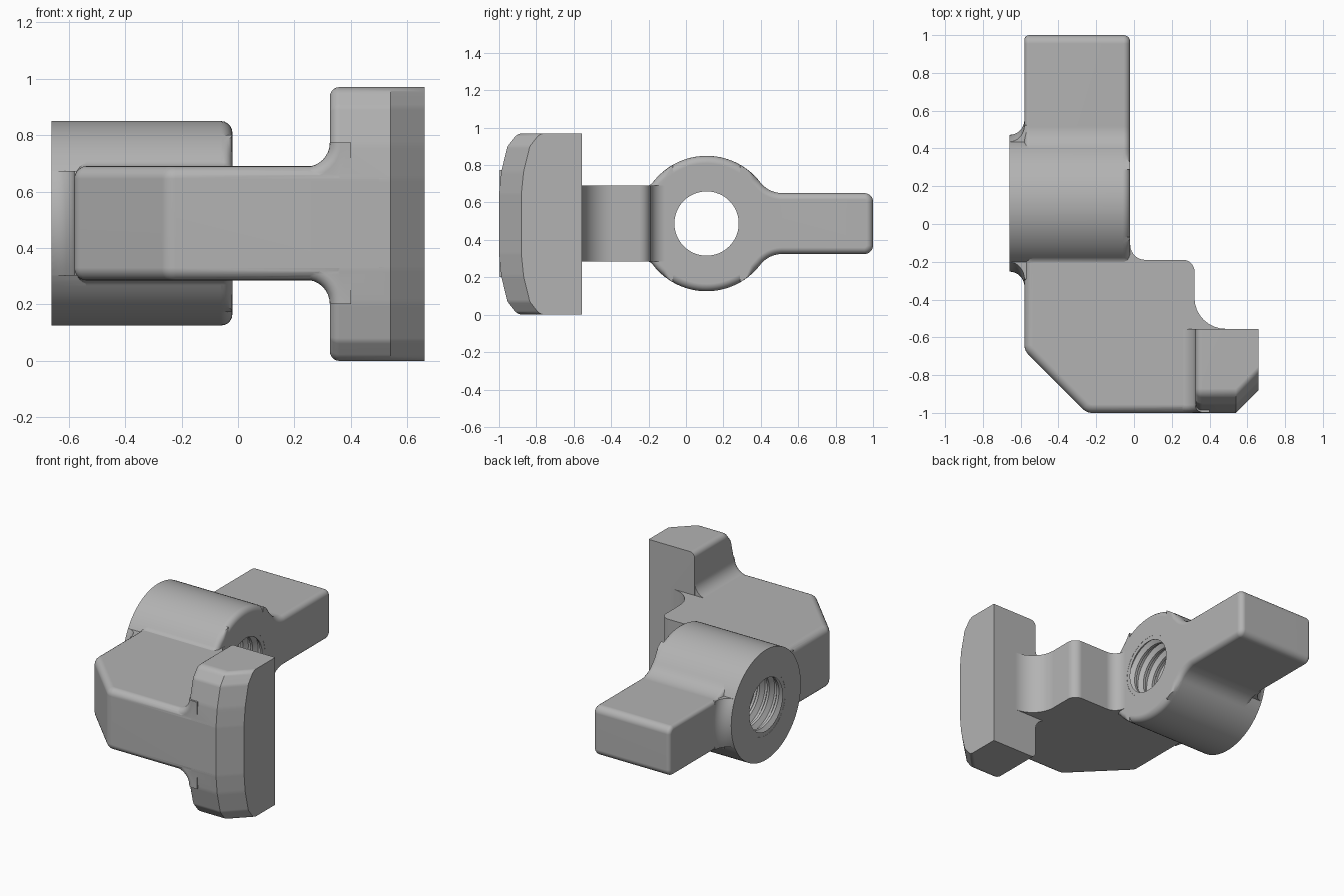
import bpy, bmesh
from math import sin, cos, pi, sqrt, atan2, tan
from mathutils import Vector

if "Cube" in bpy.data.objects:
    bpy.data.objects.remove(bpy.data.objects["Cube"], do_unlink=True)

grey = bpy.data.materials.new("plain grey")
grey.use_nodes = True
grey.diffuse_color = (0.45, 0.45, 0.45, 1)
grey.node_tree.nodes["Principled BSDF"].inputs["Base Color"].default_value = grey.diffuse_color

MID = 0.4875            # height of the centre plane
BORE_Y = 0.11           # bore axis position
R = 0.362               # barrel radius
X0, X1 = -0.66, -0.02   # barrel ends


def finish(name, bm):
    bmesh.ops.recalc_face_normals(bm, faces=bm.faces)
    mesh = bpy.data.meshes.new(name)
    bm.to_mesh(mesh)
    bm.free()
    mesh.materials.append(grey)
    ob = bpy.data.objects.new(name, mesh)
    bpy.context.collection.objects.link(ob)
    return ob


def rounded(points, seg=8):
    """2D outline; points given as (a, b, radius) get an arc at that corner."""
    out = []
    n = len(points)
    for i, p in enumerate(points):
        c = Vector(p[:2])
        if len(p) < 3:
            out.append(c)
            continue
        u = (Vector(points[i - 1][:2]) - c).normalized()
        v = (Vector(points[(i + 1) % n][:2]) - c).normalized()
        half = u.angle(v) / 2
        centre = c + (u + v).normalized() * (p[2] / sin(half))
        s = c + u * (p[2] / tan(half)) - centre
        e = c + v * (p[2] / tan(half)) - centre
        sweep = s.angle(e)
        for k in range(seg + 1):
            t = k / seg
            out.append(centre + (s * sin((1 - t) * sweep) + e * sin(t * sweep)) / sin(sweep))
    return out


def prism(name, axis, pts, levels, bevels=(), shift=None):
    """Outline swept along an axis, then chosen cap edges rounded."""
    bm = bmesh.new()
    rings = []
    for i, t in enumerate(levels):
        ring = []
        for p in pts:
            co = list(shift(i, p) if shift else p)
            co.insert(axis, t)
            ring.append(bm.verts.new(co))
        rings.append(ring)
    n = len(pts)
    for lo, hi in zip(rings, rings[1:]):
        for j in range(n):
            k = (j + 1) % n
            bm.faces.new((lo[j], lo[k], hi[k], hi[j]))
    bm.faces.new(rings[0])
    bm.faces.new(rings[-1])
    bmesh.ops.recalc_face_normals(bm, faces=bm.faces)
    for t, offset, rule in bevels:
        edges = [e for e in bm.edges
                 if all(abs(v.co[axis] - t) < 1e-5 for v in e.verts)
                 and rule((e.verts[0].co + e.verts[1].co) / 2)]
        bmesh.ops.bevel(bm, geom=edges, offset=offset, segments=5, profile=0.5,
                        affect='EDGES', clamp_overlap=False)
    return finish(name, bm)


def circle(radius, n=96):
    return [(BORE_Y + radius * cos(2 * pi * i / n), MID + radius * sin(2 * pi * i / n))
            for i in range(n)]


def blend_outline(side, h, f, end, corner):
    """Bar outline that flows out of the barrel with fillets of radius f."""
    cy, cz = sqrt((R + f) ** 2 - (h + f) ** 2), h + f
    a = atan2(cz, cy)
    top = [((R - 0.001) * cos(a + s), (R - 0.001) * sin(a + s)) for s in (0.4, 0.3, 0.2, 0.1)]
    for k in range(11):
        ang = (pi + a) + (pi / 2 - a) * k / 10
        top.append((cy + f * cos(ang), cz + f * sin(ang)))
    top.append((end, h) + ((corner,) if corner else ()))
    low = [(p[0], -p[1]) + tuple(p[2:]) for p in reversed(top)]
    return rounded([(BORE_Y + side * p[0], MID + p[1]) + tuple(p[2:]) for p in top + low])


def cove(name, side, h, depth=0.08):
    """Concave fillet from the proud barrel end down to the flat side of an arm."""
    prof = [(X0 + depth * sin(k * pi / 16), R + depth * (1 - cos(k * pi / 16))) for k in range(9)]
    prof += [(-0.56, R + depth), (-0.56, R - 0.03), (X0 + 0.001, R - 0.03)]
    bm = bmesh.new()
    rows = []
    for i in range(17):
        z = h * (i / 8 - 1)
        rows.append([bm.verts.new((x, BORE_Y + side * sqrt(r * r - z * z), MID + z)) for x, r in prof])
    n = len(prof)
    for a, b in zip(rows, rows[1:]):
        for j in range(n):
            k = (j + 1) % n
            bm.faces.new((a[j], a[k], b[k], b[j]))
    bm.faces.new(rows[0])
    bm.faces.new(rows[-1])
    return finish(name, bm)


# Barrel, rounded on one end
body = prism("clamp_body", 0, circle(R), (X0, X1), [(X1, 0.04, lambda m: True)])

# Rear arm and the short neck towards the front arm
rear_end = X1 - 0.0005
rear = prism("rear_arm", 0, blend_outline(1, 0.1625, 0.15, 1 - BORE_Y, 0.045), (-0.58, rear_end),
             [(rear_end, 0.035, lambda m: m.y > 0.35), (-0.58, 0.025, lambda m: m.y > 0.35)])
neck = prism("front_neck", 0, blend_outline(-1, 0.2, 0.05, 0.345, 0), (-0.578, X1 - 0.001),
             [(-0.578, 0.04, lambda m: m.y < -0.1 and abs(m.z - MID) > 0.19),
              (X1 - 0.001, 0.03, lambda m: m.y < -0.1 and abs(m.z - MID) > 0.19)])

# Front arm plate with one chamfered corner
plan = rounded([(-0.58, 0), (-0.58, -0.67, 0.07), (-0.25, -1, 0.07), (0.5, -1), (0.5, -0.555),
                (0.32, -0.555, 0.165), (0.32, -0.19, 0.06), (-0.02, -0.19, 0.08), (-0.02, 0)])
outer = lambda m: m.x < -0.57 or (m.y < -0.66 and m.x < 0.3)
front = prism("front_arm", 2, plan, (MID - 0.2025, MID + 0.2025),
              [(MID - 0.2025, 0.045, outer), (MID + 0.2025, 0.045, outer)])

# Jaw plate: bowed front, slanted towards the outer side
upper = [(-0.555, 0.485), (-0.9, 0.485, 0.06), (-0.955, 0.415, 0.05), (-0.988, 0.28, 0.2), (-1, 0.16, 0.2)]
lower = [(p[0], -p[1]) + tuple(p[2:]) for p in reversed(upper)]
side_view = rounded([(p[0], p[1] + 0.485) + tuple(p[2:]) for p in upper + lower], 6)
jaw = prism("jaw", 0, side_view, (0.325, 0.54, 0.66),
            [(0.325, 0.035, lambda m: m.y > -2 and m.y < -0.56)],
            lambda i, p: (p[0] + (0.12 if i == 2 and p[0] < -0.6 else 0), p[1]))

# Fillets joining the front arm to the jaw above and below
web = []
for s in (1, -1):
    half = [(0.2, 0.2), (0.325, 0.2, 0.085), (0.325, 0.286), (0.4, 0.286)]
    pts = [(p[0], MID + s * p[1]) + tuple(p[2:]) for p in half]
    web += pts if s > 0 else pts[::-1]
fillet = prism("jaw_fillet", 1, rounded(web), (-0.998, -0.5555),
               [(-0.998, 0.04, lambda m: 0.201 < m.x < 0.33)])

coves = [cove("rear_cove", 1, 0.16), cove("front_cove", -1, 0.185)]
bore = prism("bore_cutter", 0, circle(0.2), (X0 - 0.1, X1 + 0.1))
bore.hide_render = True

# Merge everything, then drill the bore
bpy.context.view_layer.objects.active = body
for part in [rear, neck, front, jaw, fillet] + coves + [bore]:
    mod = body.modifiers.new("merge", 'BOOLEAN')
    mod.operation = 'DIFFERENCE' if part is bore else 'UNION'
    mod.solver = 'EXACT'
    mod.object = part
    bpy.ops.object.modifier_apply(modifier=mod.name)
    bpy.data.objects.remove(part, do_unlink=True)

# Internal screw thread: helical ridge trimmed to the barrel ends
PITCH, SEG = 0.07, 48
section = [(-0.44, 0.205), (-0.12, 0.172), (0.12, 0.172), (0.44, 0.205)]
bm = bmesh.new()
prev = None
for i in range(int(((X1 - X0) / PITCH + 2) * SEG)):
    ang = 2 * pi * i / SEG
    ring = []
    for dx, r in section:
        x = X0 + PITCH * (i / SEG - 1 + dx)
        x = min(max(x, X0 + 0.001), X1 - 0.001)
        ring.append(bm.verts.new((x, BORE_Y + r * cos(ang), MID + r * sin(ang))))
    if prev:
        for j in range(4):
            k = (j + 1) % 4
            bm.faces.new((prev[j], prev[k], ring[k], ring[j]))
    prev = ring
bmesh.ops.dissolve_degenerate(bm, dist=1e-5, edges=bm.edges)
thread = finish("bore_thread", bm)

# Smooth shading with crisp edges
for ob in (body, thread):
    bpy.ops.object.select_all(action='DESELECT')
    ob.select_set(True)
    bpy.context.view_layer.objects.active = ob
    bpy.ops.object.shade_smooth_by_angle(angle=pi / 6)
mod = body.modifiers.new("even_shading", 'WEIGHTED_NORMAL')
mod.keep_sharp = True
